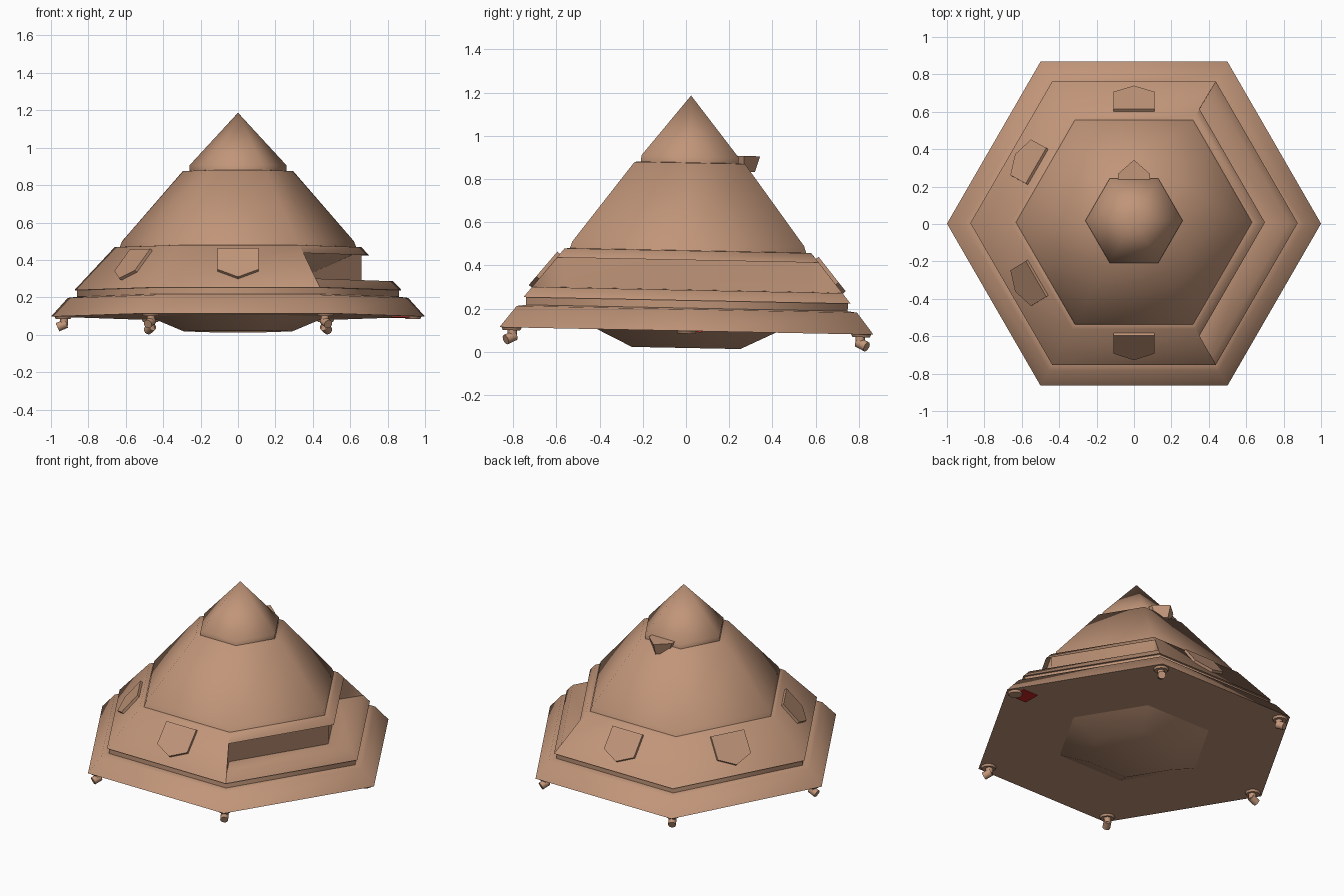
import bpy, bmesh, math
from mathutils import Vector, Matrix

if "Cube" in bpy.data.objects:
    bpy.data.objects.remove(bpy.data.objects["Cube"])

TILT = -0.02  # the whole craft leans very slightly backwards


def material(name, rgb):
    m = bpy.data.materials.new(name)
    m.diffuse_color = (*rgb, 1)
    m.use_nodes = True
    m.node_tree.nodes["Principled BSDF"].inputs["Base Color"].default_value = m.diffuse_color
    return m


TAN = material("tan hull", (0.53, 0.30, 0.19))
RED = material("red marker", (0.6, 0.02, 0.02))


def finish(name, bm, mat=TAN, angle=62):
    bmesh.ops.remove_doubles(bm, verts=bm.verts, dist=1e-5)
    bmesh.ops.recalc_face_normals(bm, faces=bm.faces)
    me = bpy.data.meshes.new(name)
    bm.to_mesh(me)
    bm.free()
    me.materials.append(mat)
    ob = bpy.data.objects.new(name, me)
    bpy.context.collection.objects.link(ob)
    ob.rotation_euler.x = TILT
    bpy.ops.object.select_all(action='DESELECT')
    ob.select_set(True)
    bpy.context.view_layer.objects.active = ob
    bpy.ops.object.shade_smooth_by_angle(angle=math.radians(angle))
    return ob


def at(r, z, deg):
    a = math.radians(deg)
    return (r * math.cos(a), r * math.sin(a), z)


def face(bm, pts):
    # skip repeated points at the poles
    unique = []
    for p in pts:
        if all((Vector(p) - Vector(q)).length > 1e-6 for q in unique):
            unique.append(p)
    if len(unique) > 2:
        bm.faces.new([bm.verts.new(p) for p in unique])


def sectors(bm, profile, degs, step=60):
    for d in degs:
        for (r0, z0), (r1, z1) in zip(profile, profile[1:]):
            face(bm, [at(r0, z0, d), at(r0, z0, d + step),
                      at(r1, z1, d + step), at(r1, z1, d)])


def hexagon(name, profile):
    bm = bmesh.new()
    sectors(bm, profile, range(0, 360, 60))
    return finish(name, bm)


# Stacked hexagonal shells
hexagon("base_skirt", [(0, 0.097), (1.0, 0.097), (0.91, 0.197), (0.86, 0.203),
                       (0.86, 0.238), (0, 0.238)])
hexagon("belly", [(0.48, 0.098), (0.29, 0.018), (0, 0.018)])
hexagon("upper_cone", [(0.635, 0.46), (0.62, 0.50), (0.295, 0.875), (0, 0.89)])
hexagon("nose_cap", [(0.26, 0.87), (0.26, 0.905), (0, 1.187)])

# Lower cabin: plain on four sides, wraparound recess on the two right sides
slope = [(0.86, 0.238), (0.875, 0.238), (0.66, 0.468), (0.62, 0.47)]
recess = [(0.83, 0.286), (0.66, 0.288), (0.66, 0.45), (0.70, 0.425)]
bm = bmesh.new()
sectors(bm, slope, range(60, 300, 60))
sectors(bm, slope[:2] + recess + slope[2:], (-60, 0))
for d in (-60, 60):
    face(bm, [at(r, z, d) for r, z in recess])
finish("lower_cabin", bm)


# Five-sided hatch plates lying on the plain sloped sides
def hatch(name, deg):
    bm = bmesh.new()
    outline = [(-0.11, 0.605, 0.452), (-0.11, 0.70, 0.336), (0, 0.734, 0.295),
               (0.11, 0.70, 0.336), (0.11, 0.605, 0.452)]
    outer = [Vector((r, t, z)) for t, r, z in outline]
    inner = [p + Vector((-0.025, 0, -0.02)) for p in outer]
    face(bm, outer)
    face(bm, inner[::-1])
    for i in range(5):
        j = (i + 1) % 5
        face(bm, [outer[i], inner[i], inner[j], outer[j]])
    bm.transform(Matrix.Rotation(math.radians(deg), 4, 'Z'))
    finish(name, bm, angle=30)


for n, d in (("front", 270), ("back", 90), ("back_left", 150), ("front_left", 210)):
    hatch(n + "_hatch", d)

# Pointed tapered port high on the back
bm = bmesh.new()
top = [(-0.085, 0.17), (-0.085, 0.25), (0, 0.325), (0.085, 0.25), (0.085, 0.17)]
low = [(-0.055, 0.17), (-0.055, 0.25), (0, 0.302), (0.055, 0.25), (0.055, 0.17)]
up = [(x, y, 0.912) for x, y in top]
dn = [(x, y, 0.838) for x, y in low]
face(bm, up)
face(bm, dn[::-1])
for i in range(5):
    j = (i + 1) % 5
    face(bm, [up[i], dn[i], dn[j], up[j]])
finish("back_port", bm, angle=40)


# Small jointed feet under the corners
def rod(bm, a, b, r0, r1):
    a, b = Vector(a), Vector(b)
    d = b - a
    m = Matrix.Translation((a + b) / 2) @ d.to_track_quat('Z', 'Y').to_matrix().to_4x4()
    bmesh.ops.create_cone(bm, cap_ends=True, segments=12, radius1=r0, radius2=r1,
                          depth=d.length, matrix=m)


for i in range(6):
    bm = bmesh.new()
    rod(bm, (0.935, 0, 0.1), (0.935, 0, 0.084), 0.048, 0.04)
    if i:  # the right corner only keeps its mounting disc
        rod(bm, (0.93, 0, 0.09), (0.93, 0, 0.05), 0.022, 0.022)
        rod(bm, (0.918, 0, 0.06), (0.965, 0, 0.04), 0.024, 0.024)
    bm.transform(Matrix.Rotation(math.radians(60 * i), 4, 'Z'))
    finish("corner_foot_%d" % i if i else "corner_disc", bm, angle=40)

# Red plate under the right corner
bm = bmesh.new()
bmesh.ops.create_cube(bm, size=1, matrix=Matrix.Translation((0.875, 0.015, 0.095))
                      @ Matrix.Diagonal((0.11, 0.11, 0.006, 1)))
finish("red_marker_plate", bm, RED, 30)
